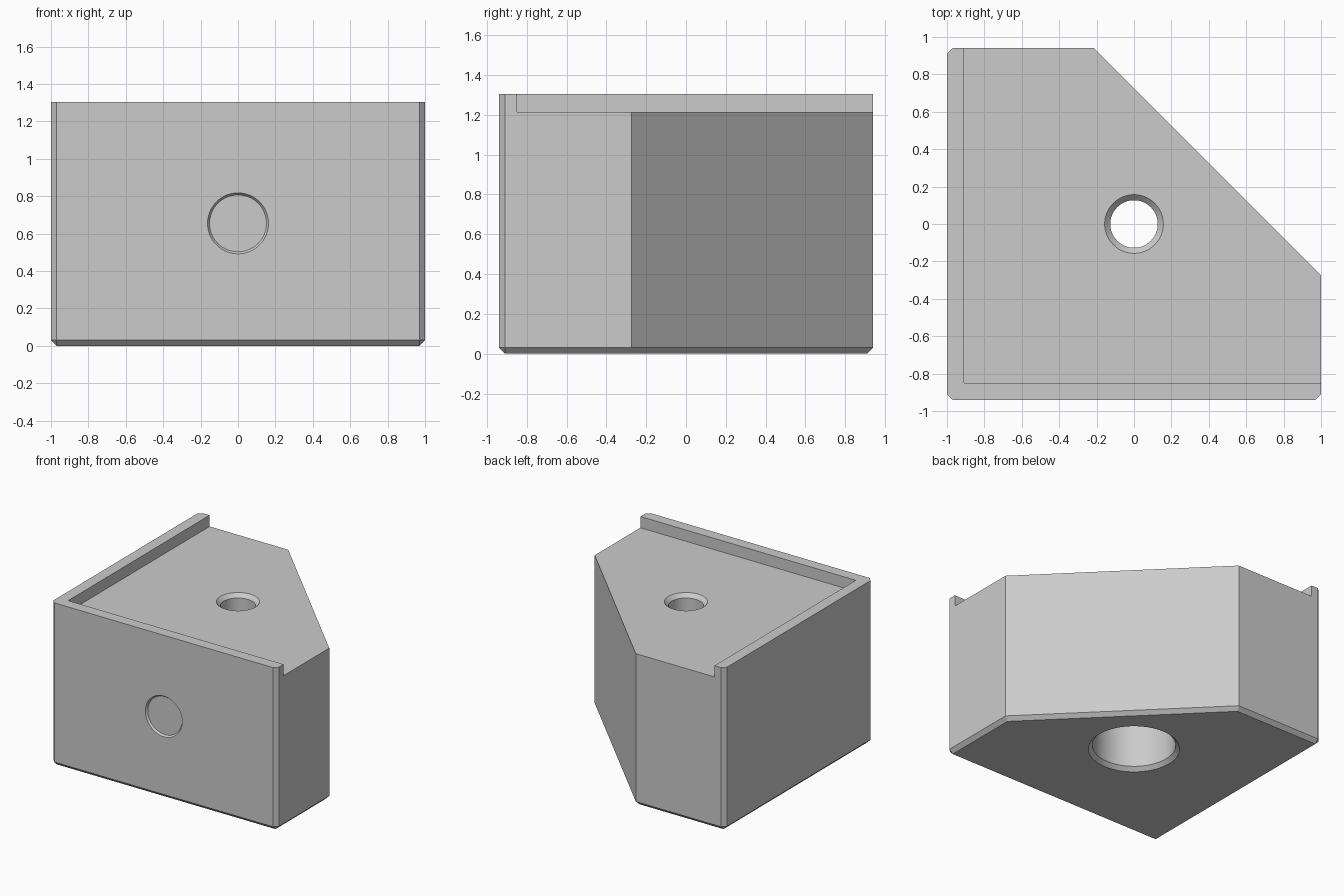
import bpy, bmesh, math
from mathutils import Matrix

default = bpy.data.objects.get("Cube")
if default:
    bpy.data.objects.remove(default, do_unlink=True)

X, Y, H = 1.0, 0.94, 1.305      # half width, half depth, height
C = 0.03                        # chamfer size
RIM = 0.09                      # rim thickness and height
DIAG = 0.727                    # slanted back face lies on x + y = DIAG
FLOOR = H - RIM

grey = bpy.data.materials.new("plain grey")
grey.use_nodes = True
grey.diffuse_color = (0.6, 0.6, 0.6, 1)
grey.node_tree.nodes["Principled BSDF"].inputs["Base Color"].default_value = (0.6, 0.6, 0.6, 1)


def make_object(name, bm):
    bmesh.ops.recalc_face_normals(bm, faces=bm.faces)
    mesh = bpy.data.meshes.new(name)
    bm.to_mesh(mesh)
    bm.free()
    mesh.materials.append(grey)
    ob = bpy.data.objects.new(name, mesh)
    bpy.context.collection.objects.link(ob)
    return ob


def revolve(name, profile, matrix=Matrix(), steps=64):
    """Closed solid turned about z from (radius, height) pairs."""
    bm = bmesh.new()
    rings = [[bm.verts.new((r * math.cos(math.tau * i / steps),
                            r * math.sin(math.tau * i / steps), z))
              for i in range(steps)] for r, z in profile]
    for a, b in zip(rings, rings[1:]):
        for i in range(steps):
            j = (i + 1) % steps
            bm.faces.new((a[i], a[j], b[j], b[i]))
    bm.faces.new(rings[0])
    bm.faces.new(rings[-1])
    bm.transform(matrix)
    return make_object(name, bm)


def cut(target, cutter):
    mod = target.modifiers.new("cut", 'BOOLEAN')
    mod.operation, mod.solver, mod.object = 'DIFFERENCE', 'EXACT', cutter
    bpy.context.view_layer.objects.active = target
    bpy.ops.object.modifier_apply(modifier=mod.name)
    bpy.data.objects.remove(cutter, do_unlink=True)


# Block: hull of the chamfered outline and the inset underside
outline = [(-X + C, -Y), (X - C, -Y), (X, -Y + C), (X, DIAG - X),
           (DIAG - Y, Y), (-X + C, Y), (-X, Y - C), (-X, -Y + C)]
xi, yi, di = X - C, Y - C, DIAG - C * math.sqrt(2)
underside = [(-xi, -yi), (xi, -yi), (xi, di - xi), (di - yi, yi), (-xi, yi)]
bm = bmesh.new()
for points, z in ((underside, 0), (outline, C), (outline, H)):
    for x, y in points:
        bm.verts.new((x, y, z))
bmesh.ops.convex_hull(bm, input=bm.verts)
bmesh.ops.dissolve_limit(bm, angle_limit=0.01, verts=bm.verts, edges=bm.edges)
block = make_object("corner_block", bm)

# Lowered top, leaving an L-shaped rim along the front and one side
bm = bmesh.new()
bmesh.ops.create_cube(bm, size=3)
bm.transform(Matrix.Translation((1.5 - X + RIM, 1.5 - Y + RIM, 1.5 + FLOOR)))
cut(block, make_object("top_cutter", bm))

# Screw hole: countersunk at the top, wide chamfered bore from below
bore, hole, shelf = 0.305, 0.127, 0.9
cut(block, revolve("hole_cutter", [
    (bore + 2 * C, -C), (bore, C), (bore, shelf), (hole, shelf),
    (hole, FLOOR - C), (hole + 2 * C, FLOOR + C)]))

# Shallow round recess in the front
place = Matrix.Translation((0, -Y, 0.655)) @ Matrix.Rotation(math.pi / 2, 4, 'X')
cut(block, revolve("recess_cutter", [(0.152, -0.015), (0.174, 0.015)], place))

# Smooth round walls, sharp edges elsewhere
block.select_set(True)
bpy.context.view_layer.objects.active = block
bpy.ops.object.shade_smooth_by_angle(angle=math.radians(20))
